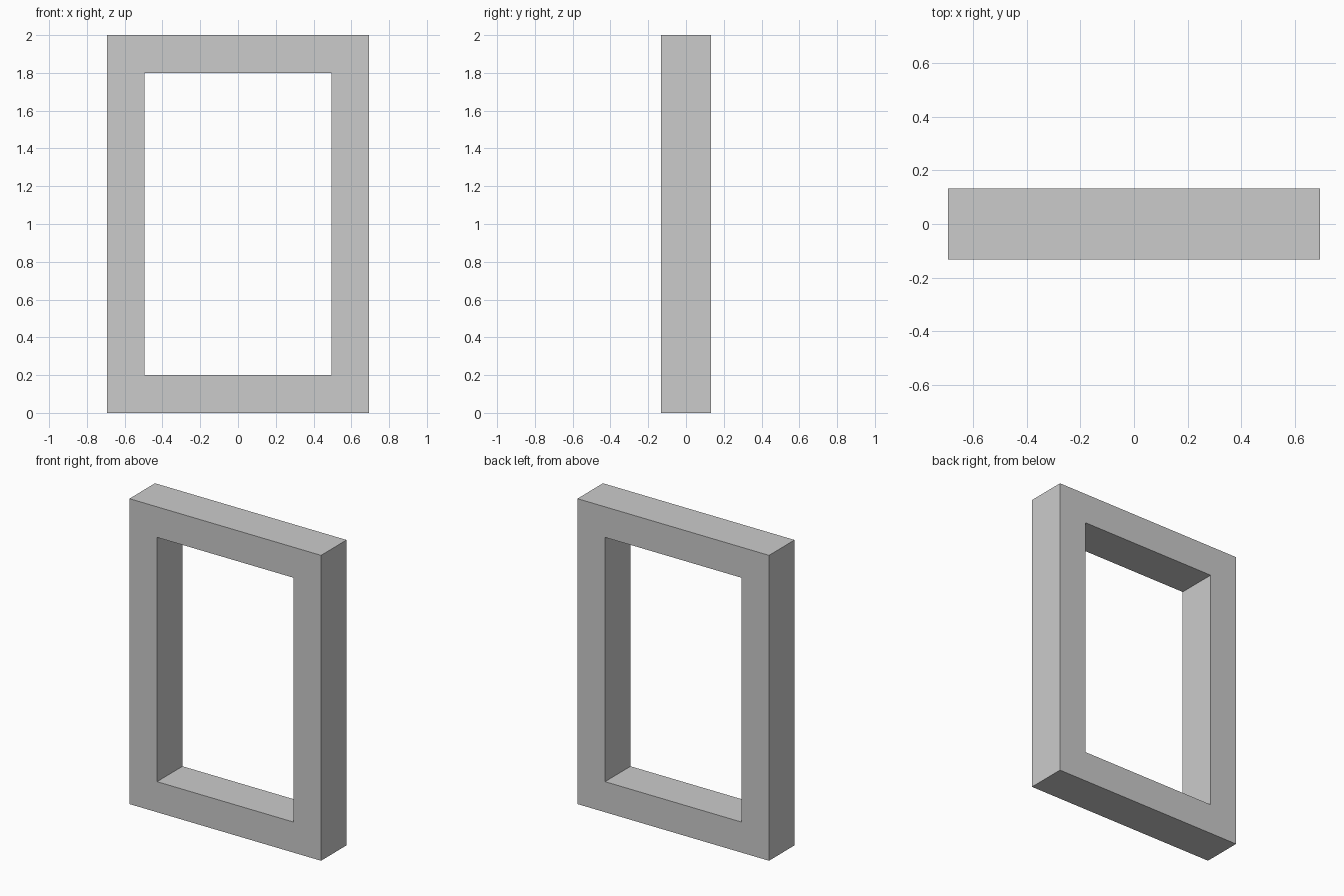
import bpy, bmesh

if "Cube" in bpy.data.objects:
    bpy.data.objects.remove(bpy.data.objects["Cube"])

HALF_W, HEIGHT, DEPTH, BORDER = 0.694, 2.0, 0.264, 0.2


def rectangle(bm, inset):
    """Four corner vertices of the frame outline, moved inward by inset."""
    x, z0, z1 = HALF_W - inset, inset, HEIGHT - inset
    y = -DEPTH / 2
    return [bm.verts.new(p) for p in ((-x, y, z0), (x, y, z0), (x, y, z1), (-x, y, z1))]


# Front face of the frame: a mitred ring between two rectangles
bm = bmesh.new()
outer, inner = rectangle(bm, 0), rectangle(bm, BORDER)
for i in range(4):
    j = (i + 1) % 4
    bm.faces.new((outer[i], outer[j], inner[j], inner[i]))

# Extrude the ring to the back
front = bm.faces[:]
back = bmesh.ops.extrude_face_region(bm, geom=front, use_keep_orig=True)["geom"]
bmesh.ops.translate(bm, vec=(0, DEPTH, 0),
                    verts=[v for v in back if isinstance(v, bmesh.types.BMVert)])
bmesh.ops.recalc_face_normals(bm, faces=bm.faces)

mesh = bpy.data.meshes.new("window_frame")
bm.to_mesh(mesh)
bm.free()
bpy.context.collection.objects.link(bpy.data.objects.new("window_frame", mesh))
